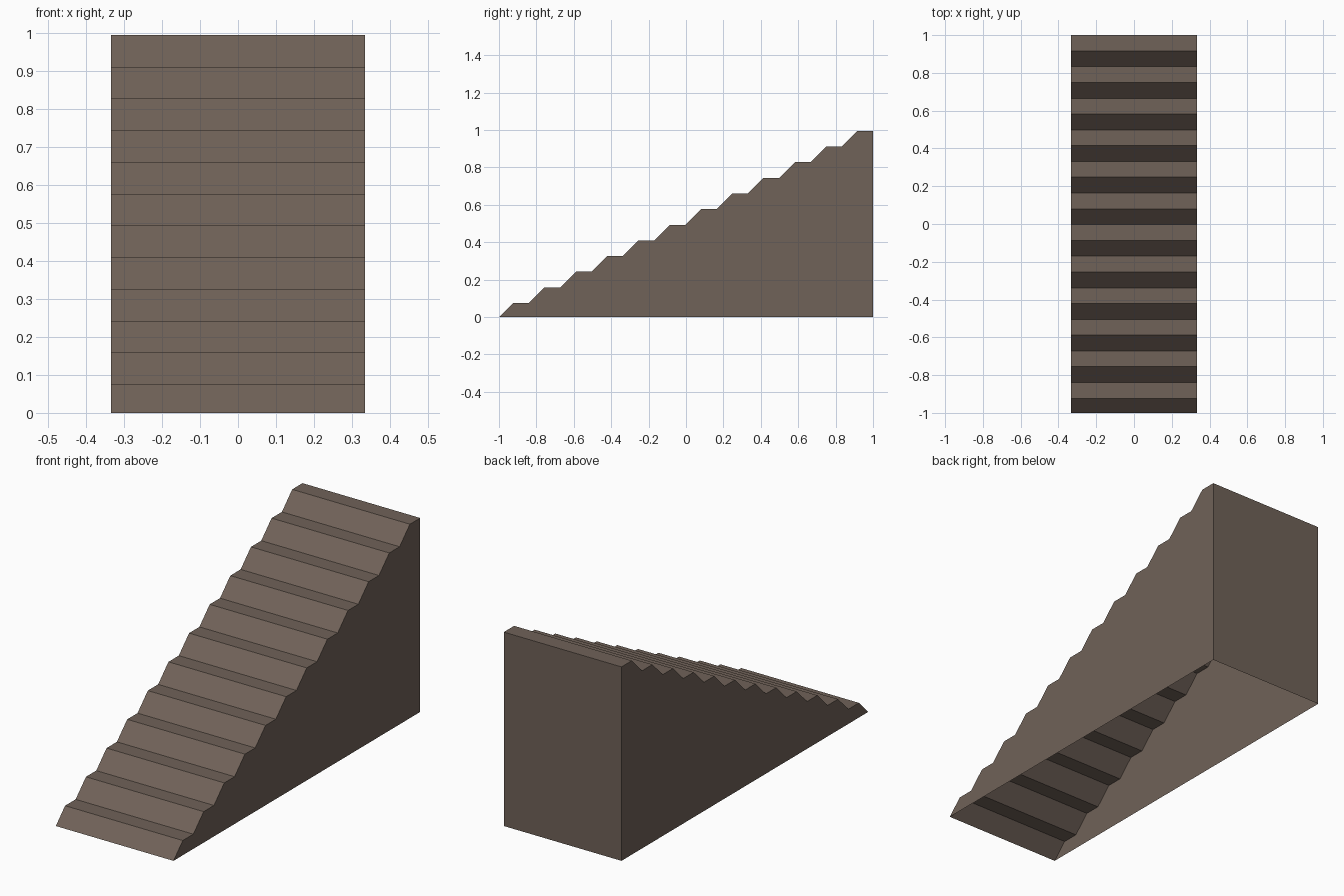
import bpy, bmesh

if "Cube" in bpy.data.objects:
    bpy.data.objects.remove(bpy.data.objects["Cube"])

STEPS = 12
HALF_W = 0.334
TOP = 0.995
RISE = 0.0836
RUN = 0.1672

# Side profile (y, z): sloped risers and flat treads, from the front toe up
profile = [(-1.0, 0.0)]
for i in range(STEPS):
    left = STEPS - 1 - i
    z = TOP - left * RISE
    end = 1.0 - left * RUN
    profile += [(end - RUN / 2 if i else -0.9246, z), (end, z)]
profile.append((1.0, 0.0))

bm = bmesh.new()
right = [bm.verts.new((HALF_W, y, z)) for y, z in profile]
left = [bm.verts.new((-HALF_W, y, z)) for y, z in profile]

# Side walls
bm.faces.new(right[::-1])
bm.faces.new(left)

# Risers, treads and back wall; the underside stays open
for i in range(len(profile) - 1):
    bm.faces.new((left[i], right[i], right[i + 1], left[i + 1]))

mesh = bpy.data.meshes.new("staircase")
bm.to_mesh(mesh)
bm.free()

stone = bpy.data.materials.new("brown_stone")
stone.diffuse_color = (0.162, 0.122, 0.098, 1)
stone.use_nodes = True
stone.node_tree.nodes["Principled BSDF"].inputs["Base Color"].default_value = stone.diffuse_color
mesh.materials.append(stone)

stairs = bpy.data.objects.new("staircase", mesh)
bpy.context.collection.objects.link(stairs)
